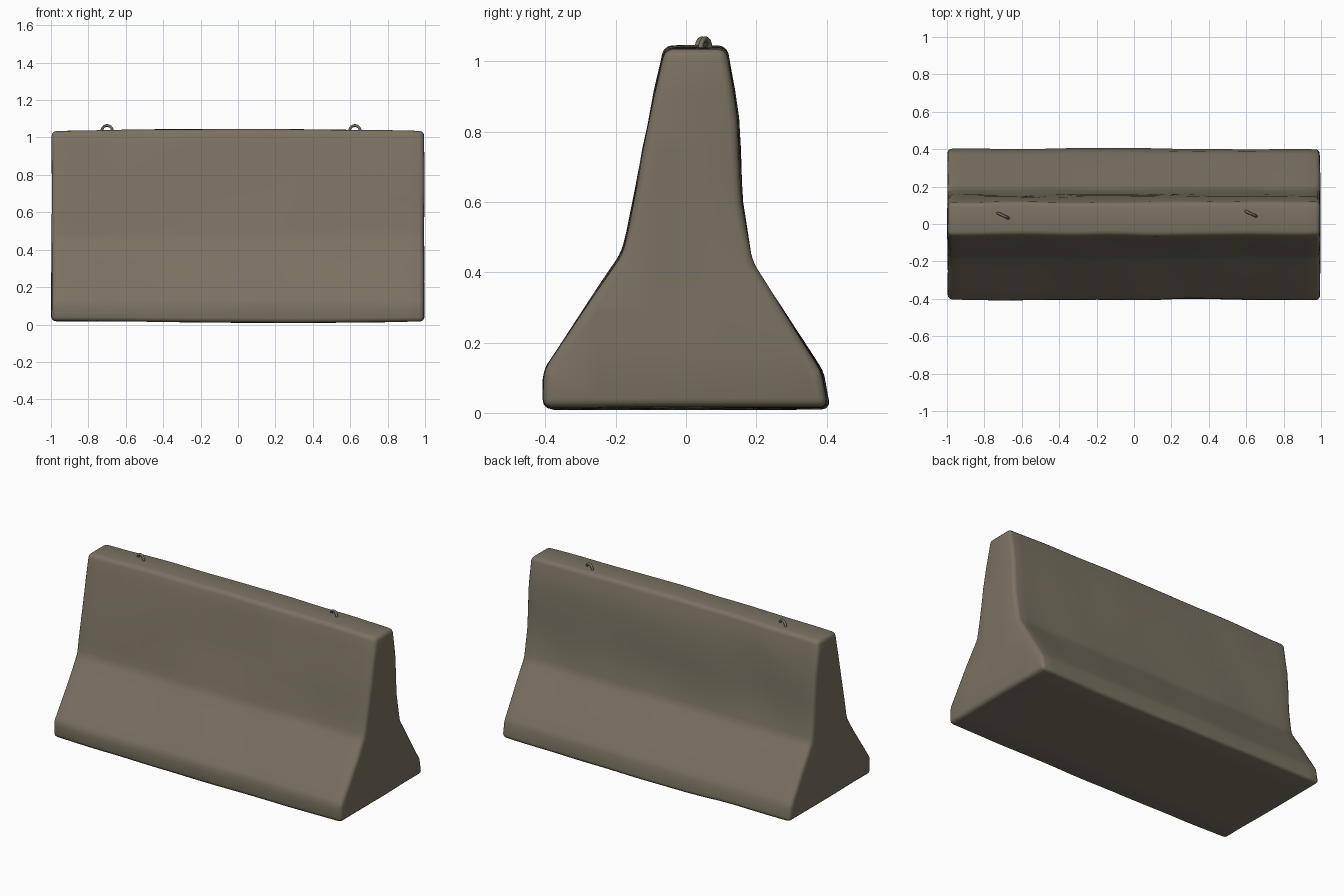
import bpy, bmesh, math
from mathutils import Vector, Matrix, noise

if "Cube" in bpy.data.objects:
    bpy.data.objects.remove(bpy.data.objects["Cube"])


def material(name, rgb):
    m = bpy.data.materials.new(name)
    m.diffuse_color = (*rgb, 1)
    m.use_nodes = True
    m.node_tree.nodes["Principled BSDF"].inputs["Base Color"].default_value = m.diffuse_color
    return m


concrete = material("weathered concrete", (0.195, 0.168, 0.122))
steel = material("dull steel", (0.17, 0.15, 0.115))


def finish(bm, name, mat, angle):
    bmesh.ops.recalc_face_normals(bm, faces=bm.faces)
    me = bpy.data.meshes.new(name)
    bm.to_mesh(me)
    bm.free()
    ob = bpy.data.objects.new(name, me)
    bpy.context.collection.objects.link(ob)
    me.materials.append(mat)
    bpy.ops.object.select_all(action='DESELECT')
    ob.select_set(True)
    bpy.context.view_layer.objects.active = ob
    bpy.ops.object.shade_smooth_by_angle(angle=math.radians(angle))
    return ob


# Barrier body: side profile (y, z) extruded along x
profile = [(-0.405, 0.018), (-0.403, 0.12), (-0.18, 0.455), (-0.062, 1.036),
           (0.115, 1.036), (0.145, 0.84), (0.16, 0.6), (0.186, 0.43),
           (0.39, 0.115), (0.407, 0.018)]
bm = bmesh.new()
face = bm.faces.new([bm.verts.new((-0.995, y, z)) for y, z in profile])
ext = bmesh.ops.extrude_face_region(bm, geom=[face])
for v in ext["geom"]:
    if isinstance(v, bmesh.types.BMVert):
        v.co.x = 0.995
bmesh.ops.recalc_face_normals(bm, faces=bm.faces)

# Worn, rounded edges
edges = [e for e in bm.edges if e.calc_face_angle(0) > math.radians(12)]
bmesh.ops.bevel(bm, geom=edges, offset=0.024, segments=3, profile=0.5,
                affect='EDGES', clamp_overlap=True)


# Grid cuts so the surfaces can be made uneven
def cut(axis, values):
    for t in values:
        co, no = Vector((0, 0, 0)), Vector((0, 0, 0))
        co[axis], no[axis] = t, 1
        bmesh.ops.bisect_plane(bm, geom=bm.verts[:] + bm.edges[:] + bm.faces[:],
                               plane_co=co, plane_no=no)


cut(0, [-0.92 + 0.08 * i for i in range(24)])
cut(2, [0.2, 0.29, 0.37, 0.53, 0.67, 0.75, 0.91])
cut(1, [-0.25, -0.08, 0.03, 0.25])

# Gentle dents, slightly crowned top and sagging base
for v in bm.verts:
    p = v.co.copy()
    n = noise.noise_vector(p * 3.1 + Vector((4, 2, 7)))
    v.co += Vector((n.x * 0.005, n.y * 0.009, n.z * 0.003))
    crown = 1 - p.x * p.x
    if p.z > 0.9:
        v.co.z += 0.012 * crown - 0.003
    elif p.z < 0.1:
        v.co.z -= 0.009 * max(0, 1 - (p.x - 0.25) ** 2 * 1.5)
    v.co.x = max(-1, min(1, v.co.x))
    v.co.z = max(0.003, v.co.z)
finish(bm, "barrier_body", concrete, 50)


# Lifting loops: bent bars sunk into the top
def lifting_loop(name, x, y):
    bm = bmesh.new()
    r, tube, sides, steps = 0.032, 0.0075, 8, 14
    path = [Vector((-r, 0, -0.03))]
    path += [Vector((-r * math.cos(math.pi * i / steps), 0,
                     r * math.sin(math.pi * i / steps))) for i in range(steps + 1)]
    path.append(Vector((r, 0, -0.03)))
    rings = []
    for i, p in enumerate(path):
        t = (path[min(i + 1, len(path) - 1)] - path[max(i - 1, 0)]).normalized()
        side = Vector((0, 1, 0))
        up = t.cross(side)
        rings.append([bm.verts.new(p + tube * (side * math.cos(a) + up * math.sin(a)))
                      for a in (2 * math.pi * k / sides for k in range(sides))])
    for a, b in zip(rings, rings[1:]):
        for k in range(sides):
            j = (k + 1) % sides
            bm.faces.new((a[k], a[j], b[j], b[k]))
    bm.faces.new(rings[0])
    bm.faces.new(rings[-1])
    ob = finish(bm, name, steel, 60)
    ob.matrix_world = (Matrix.Translation((x, y, 1.032))
                       @ Matrix.Rotation(math.radians(-25), 4, 'Z'))


lifting_loop("lifting_loop_left", -0.70, 0.045)
lifting_loop("lifting_loop_right", 0.625, 0.055)
